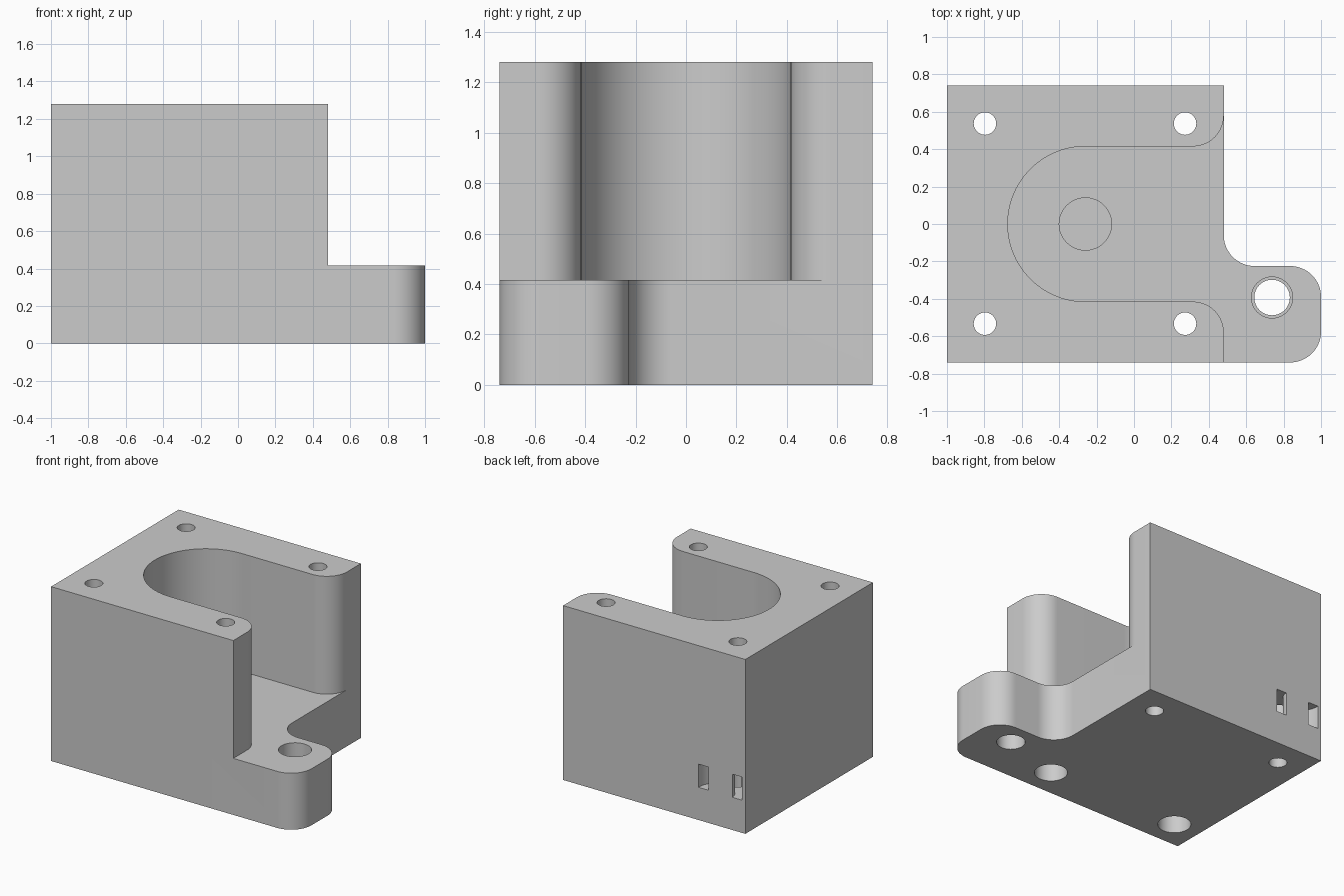
import bpy, bmesh
from math import sin, cos, radians

cube = bpy.data.objects.get("Cube")
if cube:
    bpy.data.objects.remove(cube, do_unlink=True)

grey = bpy.data.materials.new("plain grey")
grey.use_nodes = True
colour = (0.6, 0.6, 0.6, 1)
grey.diffuse_color = colour
grey.node_tree.nodes["Principled BSDF"].inputs["Base Color"].default_value = colour

FLOOR, TOP, SIDE, WALL = 0.415, 1.28, 0.74, 0.48
R = 0.165           # corner rounding
SLOT = 0.415        # slot half width
STRAP_X = -0.797


def arc(cx, cy, r, start, end, steps=16):
    """Points along an arc, angles in degrees."""
    angles = [radians(start + (end - start) * i / steps) for i in range(steps + 1)]
    return [(cx + r * cos(a), cy + r * sin(a)) for a in angles]


def prism(name, outline, z0, z1):
    """Extrude a flat outline from z0 to z1."""
    bm = bmesh.new()
    face = bm.faces.new([bm.verts.new((x, y, z0)) for x, y in outline])
    made = bmesh.ops.extrude_face_region(bm, geom=[face])
    moved = [v for v in made["geom"] if isinstance(v, bmesh.types.BMVert)]
    bmesh.ops.translate(bm, verts=moved, vec=(0, 0, z1 - z0))
    bmesh.ops.recalc_face_normals(bm, faces=bm.faces)
    mesh = bpy.data.meshes.new(name)
    bm.to_mesh(mesh)
    bm.free()
    mesh.materials.append(grey)
    obj = bpy.data.objects.new(name, mesh)
    bpy.context.collection.objects.link(obj)
    return obj


def cut(outline, z0, z1):
    """Subtract an extruded outline from the block."""
    cutter = prism("cutter", outline, z0, z1)
    cutter.hide_render = True
    mod = block.modifiers.new("cut", "BOOLEAN")
    mod.operation = "DIFFERENCE"
    mod.solver = "EXACT"
    mod.object = cutter
    bpy.ops.object.modifier_apply(modifier=mod.name)
    bpy.data.objects.remove(cutter, do_unlink=True)


def drill(x, y, r, z0, z1):
    cut(arc(x, y, r, 0, 360, 48)[:-1], z0, z1)


# Block with the rounded mounting ear
ear = 1 - R
outline = [(-1, -SIDE)]
outline += arc(ear, -SIDE + R, R, -90, 0)
outline += arc(ear, -0.225 - R, R, 0, 90)
outline += arc(WALL + R, -0.225 + R, R, 270, 180)
outline += [(WALL, SIDE), (-1, SIDE)]
block = prism("mount_block", outline, 0, TOP)
bpy.context.view_layer.objects.active = block
block.select_set(True)

# Open slot with a round end and rounded mouth, also clearing the space over the ear
slot = arc(-0.26, 0, SLOT, 90, 270, 48)
slot += arc(WALL - R, -SLOT - R, R, 90, 0)
slot += [(WALL, -0.9), (1.2, -0.9), (1.2, SLOT + R)]
slot += arc(WALL - R, SLOT + R, R, 0, -90)
cut(slot, FLOOR, TOP + 0.2)

# Round pocket in the slot floor
drill(-0.26, 0, 0.14, FLOOR - 0.2, FLOOR + 0.1)

# Corner screw holes, recessed underneath along the front
for x in (STRAP_X, 0.273):
    for y in (-0.533, 0.537):
        drill(x, y, 0.06, -0.1, TOP + 0.1)
    drill(x, -0.533, 0.11, -0.1, 0.25)

# Stepped hole in the ear
drill(0.738, -0.393, 0.095, -0.1, FLOOR + 0.1)
drill(0.738, -0.393, 0.11, 0.12, FLOOR + 0.1)

# Curved strap channel with two openings in the back face
channel = [(STRAP_X + 0.178, SIDE + 0.1)]
channel += arc(STRAP_X, SIDE, 0.178, 0, -180, 24)
channel += [(STRAP_X - 0.178, SIDE + 0.1), (STRAP_X - 0.097, SIDE + 0.1)]
channel += arc(STRAP_X, SIDE, 0.097, -180, 0, 24)
channel += [(STRAP_X + 0.097, SIDE + 0.1)]
cut(channel, 0.24, 0.41)

bpy.ops.object.shade_smooth_by_angle(angle=radians(30))
